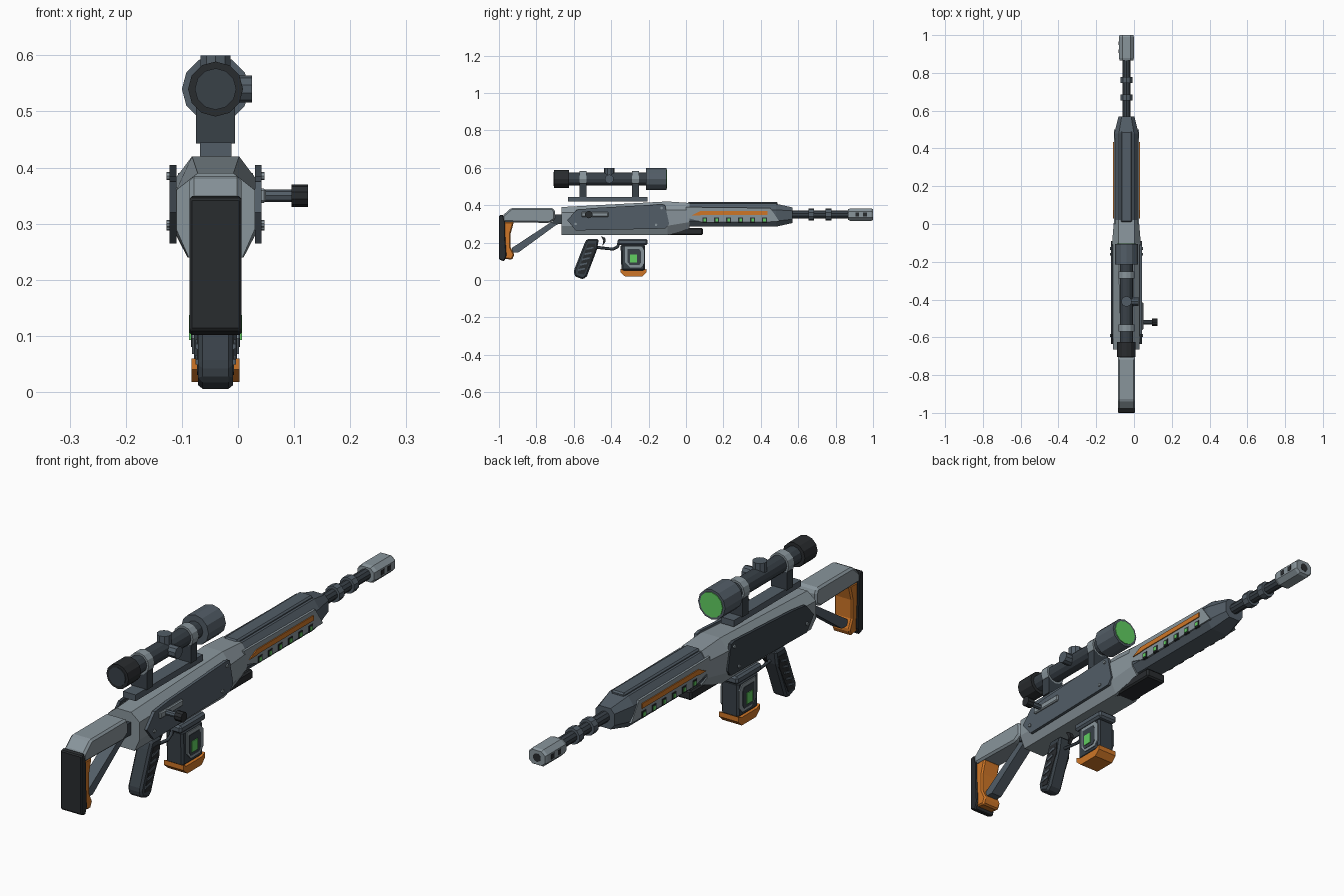
import bpy, bmesh, math
from mathutils import Vector, Matrix

if "Cube" in bpy.data.objects:
    bpy.data.objects.remove(bpy.data.objects["Cube"])

CX = -0.04   # centre line of the gun
ZB = 0.35    # barrel height


def mat(name, r, g, b):
    m = bpy.data.materials.new(name)
    m.diffuse_color = (r, g, b, 1)
    m.use_nodes = True
    m.node_tree.nodes["Principled BSDF"].inputs["Base Color"].default_value = m.diffuse_color
    return m


LIGHT = mat("light_grey", .25, .30, .33)
SLATE = mat("slate", .085, .11, .135)
DARK = mat("dark", .04, .052, .064)
BLACK = mat("black", .022, .025, .028)
ORANGE = mat("orange", .62, .18, .02)
GREEN = mat("green", .12, .62, .12)


def finish(name, bm, m, bevel=0):
    bmesh.ops.recalc_face_normals(bm, faces=bm.faces)
    me = bpy.data.meshes.new(name)
    bm.to_mesh(me)
    bm.free()
    me.materials.append(m)
    ob = bpy.data.objects.new(name, me)
    bpy.context.collection.objects.link(ob)
    if bevel:
        b = ob.modifiers.new("chamfer", 'BEVEL')
        b.width, b.segments = bevel, 1
    return ob


def prism(name, pts, x0, x1, m, bevel=0):
    """Side profile of (y, z) points extruded from x0 to x1 off the centre line."""
    bm = bmesh.new()
    f = bm.faces.new([bm.verts.new((CX + x0, y, z)) for y, z in pts])
    r = bmesh.ops.extrude_face_region(bm, geom=[f])
    bmesh.ops.translate(bm, vec=(x1 - x0, 0, 0),
                        verts=[v for v in r['geom'] if isinstance(v, bmesh.types.BMVert)])
    return finish(name, bm, m, bevel)


def box(name, x0, x1, y0, y1, z0, z1, m, bevel=0):
    return prism(name, [(y0, z0), (y1, z0), (y1, z1), (y0, z1)], x0, x1, m, bevel)


def tube(name, a, b, r, m, n=12, r2=None):
    """Cylinder between two points; x is measured off the centre line."""
    a, b = Vector(a), Vector(b)
    d = b - a
    rot = d.to_track_quat('Z', 'Y').to_matrix().to_4x4()
    bm = bmesh.new()
    bmesh.ops.create_cone(bm, cap_ends=True, segments=n, radius1=r, radius2=r2 or r, depth=d.length,
                          matrix=Matrix.Translation((a + b) / 2 + Vector((CX, 0, 0))) @ rot)
    return finish(name, bm, m)


def loft(name, secs, m):
    """Octagonal sections: y, half widths (top, side, bottom), heights (top, upper, lower, bottom)."""
    bm = bmesh.new()
    rings = []
    for y, t, s, b, z3, z2, z1, z0 in secs:
        half = [(t, z3), (s, z2), (s, z1), (b, z0)]
        pts = half + [(-x, z) for x, z in reversed(half)]
        rings.append([bm.verts.new((CX + x, y, z)) for x, z in pts])
    for p, q in zip(rings, rings[1:]):
        for i in range(8):
            j = (i + 1) % 8
            bm.faces.new((p[i], p[j], q[j], q[i]))
    bm.faces.new(rings[0])
    bm.faces.new(rings[-1])
    return finish(name, bm, m)


# Receiver and handguard
loft("receiver", [(-.665, .032, .07, .048, .39, .36, .29, .24),
                  (-.10, .042, .076, .05, .42, .375, .29, .24),
                  (.02, .042, .066, .042, .412, .375, .31, .275)], LIGHT)
loft("handguard", [(0, .04, .064, .04, .408, .375, .315, .285),
                   (.48, .04, .064, .04, .408, .375, .315, .285),
                   (.57, .025, .042, .025, .388, .37, .325, .305)], SLATE)
box("handguard_ridge", -.03, .03, .01, .49, .40, .418, SLATE, .006)
box("under_block", -.045, .045, -.16, .09, .24, .278, BLACK, .006)

# Things repeated on both sides of the gun
for s, side in ((1, "right"), (-1, "left")):
    prism("side_panel_" + side, [(-.635, .32), (-.585, .375), (-.50, .385), (-.13, .405), (-.112, .40),
                                 (-.09, .30), (-.11, .275), (-.59, .265)], s * .07, s * .082, DARK if s < 0 else SLATE)
    for y, z in ((-.16, .295), (-.13, .385), (-.59, .30)):
        tube("panel_screw_" + side, (s * .08, y, z), (s * .087, y, z), .007, LIGHT, 8)
    prism("guard_panel_" + side, [(0, .39), (.45, .385), (.50, .312), (.09, .308), (0, .335)],
          s * .058, s * .067, LIGHT)
    prism("guard_stripe_" + side, [(.03, .345), (.075, .368), (.435, .368), (.435, .348), (.09, .348), (.07, .345)],
          s * .06, s * .071, ORANGE)
    for i in range(6):
        y = .10 + i * .064
        box("light_frame_" + side, s * .06, s * .069, y - .013, y + .013, .308, .335, BLACK)
        box("light_" + side, s * .06, s * .071, y - .007, y + .007, .314, .329, GREEN)
    # Magazine window
    prism("mag_frame_" + side, [(-.325, .18), (-.24, .18), (-.222, .16), (-.222, .09), (-.24, .068),
                                (-.30, .068), (-.325, .095)], s * .036, s * .042, LIGHT)
    prism("mag_inset_" + side, [(-.312, .165), (-.25, .165), (-.24, .15), (-.24, .095), (-.25, .08),
                                (-.30, .08), (-.312, .095)], s * .036, s * .044, DARK)
    box("mag_window_" + side, s * .036, s * .047, -.30, -.262, .093, .137, GREEN)
    # Grip inlay with ribs
    prism("grip_inlay_" + side, [(-.525, .195), (-.485, .195), (-.487, .15), (-.545, .03), (-.58, .035)],
          s * .028, s * .033, BLACK)
    for i in range(5):
        y, z = -.515 - i * .011, .165 - i * .028
        prism("grip_rib_" + side, [(y - .018, z - .004), (y + .02, z + .004), (y + .02, z + .013), (y - .018, z + .005)],
              s * .03, s * .036, SLATE)
    # Muzzle side ports
    for y in (.915, .957):
        box("muzzle_port_" + side, s * .03, s * .041, y - .01, y + .01, ZB - .01, ZB + .01, BLACK)

# Barrel and muzzle
tube("barrel", (0, .54, ZB), (0, .88, ZB), .022, DARK, 10)
for y in (.67, .762):
    tube("barrel_ring", (0, y - .015, ZB), (0, y + .015, ZB), .033, SLATE, 10)
loft("muzzle_brake", [(.865, .02, .036, .02, .378, .364, .336, .322),
                      (.88, .022, .04, .022, .383, .366, .334, .316),
                      (.99, .022, .04, .022, .383, .366, .334, .316),
                      (1.0, .02, .036, .02, .378, .364, .336, .322)], LIGHT)
tube("bore", (0, .99, ZB), (0, 1.001, ZB), .017, BLACK, 10)

# Stock
prism("stock_arm", [(-.98, .31), (-.98, .345), (-.935, .385), (-.71, .385), (-.70, .365), (-.70, .325),
                    (-.73, .305)], -.046, .046, LIGHT, .008)
box("stock_joint", -.032, .032, -.715, -.65, .30, .35, DARK)
prism("stock_strut", [(-.72, .31), (-.66, .31), (-.70, .29), (-.895, .148), (-.93, .148), (-.93, .172)],
      -.024, .024, SLATE)
prism("stock_rear", [(-.975, .312), (-.92, .312), (-.937, .25), (-.937, .175), (-.918, .135), (-.93, .108),
                     (-.975, .115)], -.04, .04, ORANGE, .006)
prism("butt_pad", [(-1.0, .345), (-.98, .35), (-.967, .31), (-.967, .24), (-.96, .13), (-.972, .10), (-1.0, .11)],
      -.046, .046, BLACK, .004)

# Grip and trigger
prism("grip", [(-.53, .22), (-.466, .22), (-.475, .165), (-.53, .02), (-.55, .003), (-.595, .02), (-.60, .05),
               (-.545, .19)], -.031, .031, DARK, .008)
prism("trigger", [(-.455, .235), (-.432, .225), (-.43, .205), (-.447, .182), (-.442, .21)], -.008, .008, BLACK)
cu = bpy.data.curves.new("trigger_guard", 'CURVE')
cu.dimensions, cu.bevel_depth, cu.bevel_resolution = '3D', .008, 0
path = [(-.48, .175), (-.39, .165), (-.365, .178), (-.355, .215)]
sp = cu.splines.new('POLY')
sp.points.add(len(path) - 1)
for p, (y, z) in zip(sp.points, path):
    p.co = (CX, y, z, 1)
cu.materials.append(DARK)
bpy.context.collection.objects.link(bpy.data.objects.new("trigger_guard", cu))

# Magazine
box("mag_collar", -.043, .043, -.365, -.205, .188, .22, SLATE, .008)
prism("magazine", [(-.35, .19), (-.218, .19), (-.218, .05), (-.345, .05)], -.038, .038, DARK, .008)
prism("mag_base", [(-.35, .06), (-.33, .05), (-.235, .05), (-.212, .06), (-.212, .04), (-.235, .018),
                   (-.325, .018), (-.35, .04)], -.043, .043, ORANGE)

# Bolt handle
box("bolt_plate", .078, .09, -.56, -.415, .337, .363, LIGHT, .004)
tube("bolt_arm", (.08, -.52, ZB), (.14, -.52, ZB), .011, SLATE, 8)
tube("bolt_knob", (.135, -.52, ZB), (.165, -.52, ZB), .02, BLACK, 10)

# Scope
ZS = .54
box("scope_rail", -.028, .028, -.63, -.205, .42, .445, SLATE)
tube("scope_tube", (0, -.64, ZS), (0, -.20, ZS), .035, DARK)
tube("eyepiece", (0, -.705, ZS), (0, -.625, ZS), .049, BLACK)
tube("eye_lens", (0, -.708, ZS), (0, -.70, ZS), .037, DARK)
tube("objective", (0, -.215, ZS), (0, -.105, ZS), .06, SLATE)
tube("objective_lens", (0, -.11, ZS), (0, -.102, ZS), .05, GREEN)
for y in (-.55, -.27):
    tube("scope_ring", (0, y - .019, ZS), (0, y + .019, ZS), .043, LIGHT)
    box("scope_mount", -.035, .035, y - .019, y + .019, .443, .515, DARK)
tube("top_turret", (0, -.41, ZS), (0, -.41, .6), .028, SLATE, 10)
tube("side_turret", (0, -.41, ZS), (.065, -.41, ZS), .024, SLATE, 10)
